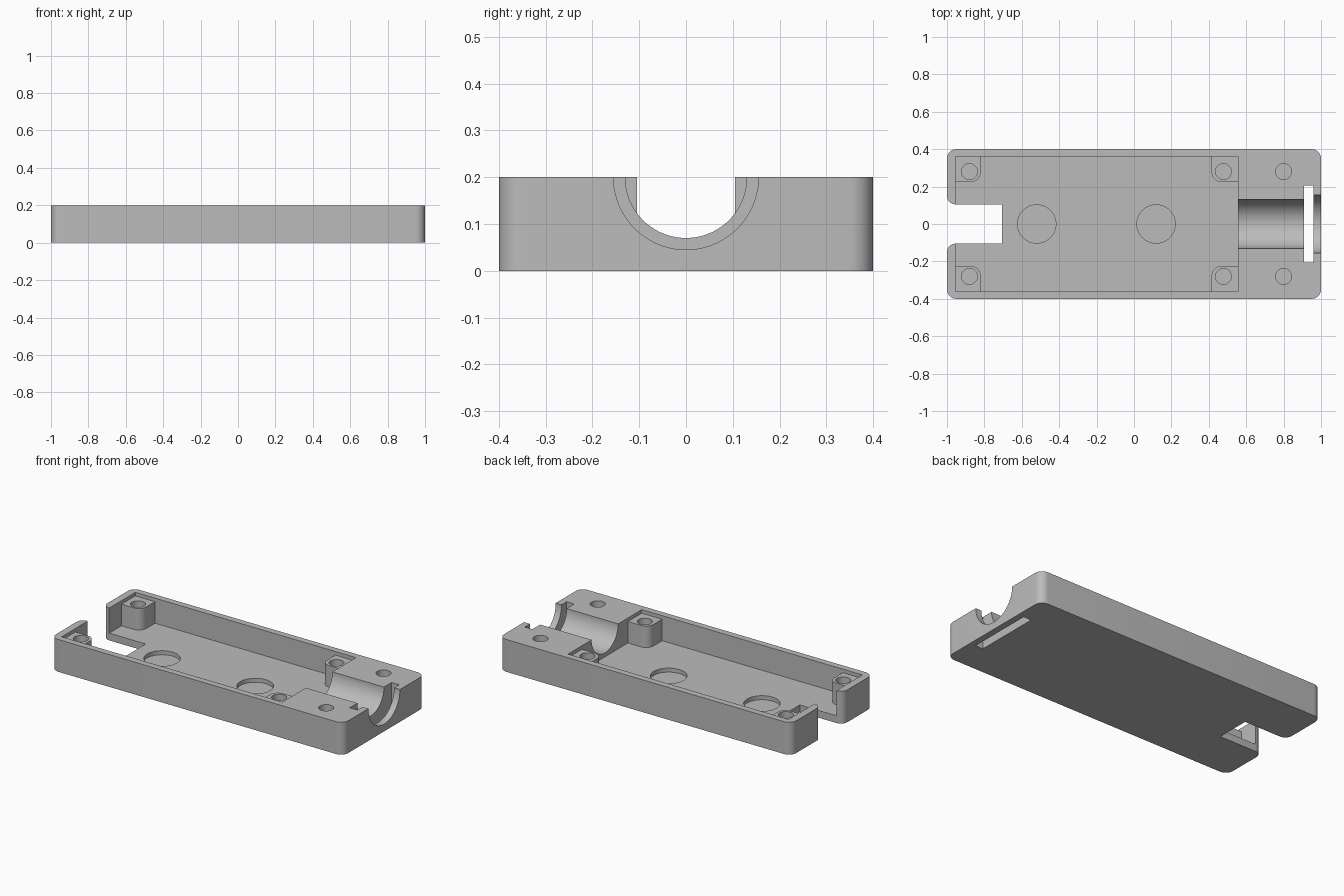
import bpy, bmesh, math
from mathutils import Vector, Matrix

cube = bpy.data.objects.get("Cube")
if cube:
    bpy.data.objects.remove(cube, do_unlink=True)

grey = bpy.data.materials.new("plain_grey")
grey.use_nodes = True
colour = (0.5, 0.5, 0.5, 1)
grey.diffuse_color = colour
grey.node_tree.nodes["Principled BSDF"].inputs["Base Color"].default_value = colour

TOP, FLOOR, BOSS_TOP = 0.2, 0.045, 0.178
WALL_X, WALL_Y, BLOCK_X = -0.955, 0.36, 0.555


def finish(name, bm):
    bmesh.ops.recalc_face_normals(bm, faces=bm.faces)
    mesh = bpy.data.meshes.new(name)
    bm.to_mesh(mesh)
    bm.free()
    mesh.materials.append(grey)
    obj = bpy.data.objects.new(name, mesh)
    bpy.context.collection.objects.link(obj)
    return obj


def prism(name, corners, z0, z1, steps=8):
    """Extrude an outline of (x, y, corner radius) for right-angled corners."""
    bm = bmesh.new()
    pts = []
    for i, (x, y, r) in enumerate(corners):
        p = Vector((x, y, z0))
        if not r:
            pts.append(p)
            continue
        a = (Vector((*corners[i - 1][:2], z0)) - p).normalized() * r
        b = (Vector((*corners[(i + 1) % len(corners)][:2], z0)) - p).normalized() * r
        for k in range(steps + 1):
            t = k / steps * math.pi / 2
            pts.append(p + a * (1 - math.sin(t)) + b * (1 - math.cos(t)))
    face = bm.faces.new([bm.verts.new(p) for p in pts])
    top = bmesh.ops.extrude_face_region(bm, geom=[face])["geom"]
    bmesh.ops.translate(bm, vec=(0, 0, z1 - z0),
                        verts=[g for g in top if isinstance(g, bmesh.types.BMVert)])
    return finish(name, bm)


def box(name, x0, x1, y0, y1, z0, z1):
    return prism(name, [(x0, y0, 0), (x1, y0, 0), (x1, y1, 0), (x0, y1, 0)], z0, z1)


def cylinder(name, radius, depth, matrix, segments=64):
    bm = bmesh.new()
    bmesh.ops.create_cone(bm, cap_ends=True, segments=segments, radius1=radius,
                          radius2=radius, depth=depth, matrix=matrix)
    return finish(name, bm)


def drill(x, y, radius, z0):
    z1 = TOP + 0.1
    return cylinder("drill", radius, z1 - z0, Matrix.Translation((x, y, (z0 + z1) / 2)), 48)


def groove(radius, x0, x1):
    turn = Matrix.Rotation(math.pi / 2, 4, "Y") @ Matrix.Rotation(math.pi / 64, 4, "Z")
    return cylinder("groove", radius, x1 - x0,
                    Matrix.Translation(((x0 + x1) / 2, 0, TOP)) @ turn)


def combine(target, tool, operation="DIFFERENCE"):
    mod = target.modifiers.new("combine", "BOOLEAN")
    mod.operation, mod.solver, mod.object = operation, "EXACT", tool
    bpy.context.view_layer.update()
    result = bpy.data.meshes.new_from_object(
        target.evaluated_get(bpy.context.evaluated_depsgraph_get()))
    target.modifiers.clear()
    target.data = result
    bpy.data.objects.remove(tool, do_unlink=True)


# Outer tray with the end notch
R, N = 0.05, 0.045
tray = prism("case_tray", [(1, -0.4, R), (1, 0.4, R), (-1, 0.4, R), (-1, 0.105, N),
                           (-0.705, 0.105, 0), (-0.705, -0.105, 0),
                           (-1, -0.105, N), (-1, -0.4, R)], 0, TOP)

# Main cavity
combine(tray, box("cavity", WALL_X, BLOCK_X, -WALL_Y, WALL_Y, FLOOR, TOP + 0.1))

# Corner screw bosses, sunk slightly into walls and floor
for s in (-1, 1):
    for inner, outer in ((-0.82, WALL_X - 0.02), (0.415, BLOCK_X + 0.02)):
        y0, y1 = s * 0.225, s * (WALL_Y + 0.02)
        boss = prism("boss", [(inner, y0, R), (outer, y0, 0), (outer, y1, 0), (inner, y1, 0)],
                     FLOOR - 0.02, BOSS_TOP)
        combine(tray, boss, "UNION")

# Screw holes in the bosses and the solid block
for x in (-0.88, 0.478, 0.8):
    for y in (-0.28, 0.28):
        combine(tray, drill(x, y, 0.0425, FLOOR + 0.005))

# Round floor recesses
for x in (-0.52, 0.118):
    combine(tray, drill(x, 0, 0.1025, 0.02))

# Cable groove, wider mouth and through slot
combine(tray, groove(0.13, 0.5, 0.93))
combine(tray, groove(0.155, 0.94, 1.1))
combine(tray, box("slot", 0.908, 0.96, -0.205, 0.205, -0.1, TOP + 0.1))

bpy.ops.object.select_all(action="DESELECT")
tray.select_set(True)
bpy.context.view_layer.objects.active = tray
bpy.ops.object.shade_smooth_by_angle(angle=math.radians(30))
